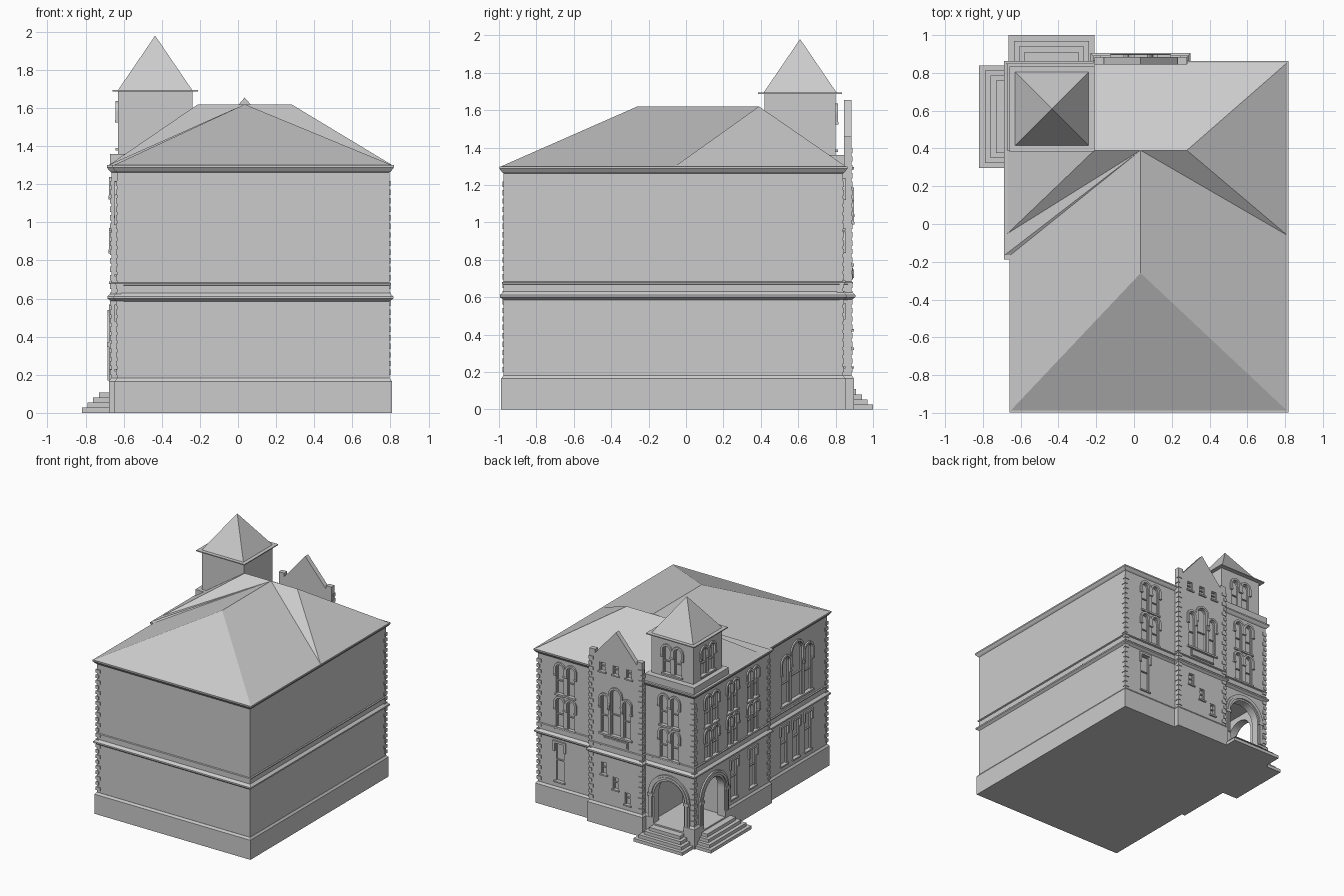
import bpy, bmesh
from math import pi, sin, cos
from mathutils import Vector

if "Cube" in bpy.data.objects:
    bpy.data.objects.remove(bpy.data.objects["Cube"])


def finish(name, bm):
    bmesh.ops.recalc_face_normals(bm, faces=bm.faces)
    me = bpy.data.meshes.new(name)
    bm.to_mesh(me)
    bm.free()
    ob = bpy.data.objects.new(name, me)
    bpy.context.collection.objects.link(ob)
    return ob


def add_box(bm, x0, x1, y0, y1, z0, z1):
    vs = bmesh.ops.create_cube(bm, size=1)['verts']
    for v in vs:
        v.co = ((x0 + x1) / 2 + v.co.x * (x1 - x0), (y0 + y1) / 2 + v.co.y * (y1 - y0),
                (z0 + z1) / 2 + v.co.z * (z1 - z0))


def boxes(name, items):
    bm = bmesh.new()
    for b in items:
        add_box(bm, *b)
    return finish(name, bm)


def offset(poly, d):
    # grow an anticlockwise right-angled footprint by d
    out = []
    for i, p in enumerate(poly):
        a = (Vector(p) - Vector(poly[i - 1])).normalized()
        b = (Vector(poly[(i + 1) % len(poly)]) - Vector(p)).normalized()
        out.append((p[0] + d * (a.y + b.y), p[1] - d * (a.x + b.x)))
    return out


def loft(name, poly, profile):
    bm = bmesh.new()
    rings = [[bm.verts.new((x, y, z)) for x, y in offset(poly, d)] for d, z in profile]
    n = len(poly)
    for r, s in zip(rings, rings[1:]):
        for i in range(n):
            bm.faces.new((r[i], r[(i + 1) % n], s[(i + 1) % n], s[i]))
    bm.faces.new(rings[0])
    bm.faces.new(rings[-1])
    return finish(name, bm)


def solid(name, verts, faces):
    bm = bmesh.new()
    vs = [bm.verts.new(v) for v in verts]
    for f in faces:
        bm.faces.new([vs[i] for i in f])
    return finish(name, bm)


# Wall frames: u along the wall, z up, d outward
def back(y0):
    return lambda u, z, d: (u, y0 + d, z)


def left(x0):
    return lambda u, z, d: (x0 - d, u, z)


def prism(bm, pts, d0, d1, m):
    a = [bm.verts.new(m(u, z, d0)) for u, z in pts]
    b = [bm.verts.new(m(u, z, d1)) for u, z in pts]
    bm.faces.new(a)
    bm.faces.new(b)
    for i in range(len(pts)):
        j = (i + 1) % len(pts)
        bm.faces.new((a[i], a[j], b[j], b[i]))


def strip(bm, P, Q, d0, d1, m):
    rows = [[bm.verts.new(m(*c, d)) for c, d in ((p, d0), (p, d1), (q, d1), (q, d0))] for p, q in zip(P, Q)]
    for r, s in zip(rows, rows[1:]):
        for i in range(4):
            j = (i + 1) % 4
            bm.faces.new((r[i], r[j], s[j], s[i]))
    bm.faces.new(rows[0])
    bm.faces.new(rows[-1])


def bar(bm, u0, u1, z0, z1, d0, d1, m):
    prism(bm, [(u0, z0), (u1, z0), (u1, z1), (u0, z1)], d0, d1, m)


def arch(u, z0, zs, r, n=12):
    return [(u - r, z0)] + [(u - r * cos(pi * i / n), zs + r * sin(pi * i / n)) for i in range(n + 1)] + [(u + r, z0)]


def rect(u, z0, z1, r, g=0):
    return [(u - r - g, z0), (u - r - g, z1 + g), (u + r + g, z1 + g), (u + r + g, z0)]


cut = {k: bmesh.new() for k in ('wall', 'gable', 'belfry')}


def arched(bm, m, u, z0, z1, r, target='wall', hood=.017):
    zs = z1 - r
    prism(cut[target], arch(u, z0, zs, r), -.02, .03, m)
    strip(bm, arch(u, z0, zs, r), arch(u, z0, zs, r - .008), -.02, -.006, m)
    leg = zs - (z1 - z0) * .2
    strip(bm, arch(u, leg, zs, r), arch(u, leg, zs, r + hood), -.002, .012, m)
    mid = (z0 + zs) / 2
    bar(bm, u - r, u + r, mid - .004, mid + .004, -.02, -.008, m)
    for s in (-1, 1):  # label stops
        c = u + s * (r + hood / 2)
        bar(bm, c - hood * .65, c + hood * .65, leg - .014, leg, -.002, .015, m)


def pair(bm, m, u, z0, z1, r=.036, gap=.052, target='wall'):
    for s in (-1, 1):
        arched(bm, m, u + s * gap, z0, z1, r, target)
    bar(bm, u - gap - r - .01, u + gap + r + .01, z0 - .014, z0, -.002, .012, m)


def triple(bm, m, u, z0, z1, r, rs, gap):
    arched(bm, m, u, z0, z1, r)
    for s in (-1, 1):
        arched(bm, m, u + s * gap, z0, z1 - .07, rs)
    bar(bm, u - gap - rs - .015, u + gap + rs + .015, z0 - .015, z0, -.002, .014, m)


def square(bm, m, u, z0, z1, r, target='wall', hood=0.0):
    prism(cut[target], rect(u, z0, z1, r), -.02, .03, m)
    strip(bm, rect(u, z0, z1, r), rect(u, z0, z1, r, -.007), -.02, -.006, m)
    bar(bm, u - r - .01, u + r + .01, z0 - .012, z0, -.002, .012, m)
    mid = z0 + (z1 - z0) * .55
    bar(bm, u - r, u + r, mid - .004, mid + .004, -.02, -.008, m)
    if hood:
        zl = z1 - .07
        strip(bm, rect(u, zl, z1, r), rect(u, zl, z1, r, hood), -.002, .012, m)


# Footprints
hall = [(-.635, -.975), (.795, -.975), (.795, .84), (-.665, .84), (-.665, -.165), (-.635, -.165)]
full = hall[:3] + [(.28, .84), (.28, .885), (-.21, .885), (-.21, .84)] + hall[3:]

# Walls, plinth and string courses
walls = loft('walls', full, [(0, .1), (0, 1.28)])
plinth = loft('plinth', full, [(.013, 0), (.013, .165), (.001, .182)])
loft('string_course', full, [(0, .585), (.02, .6), (.02, .612), (0, .63)])
loft('sill_course', full, [(.001, .668), (.008, .672), (.008, .68), (.001, .684)])
loft('eaves_cornice', hall, [(0, 1.262), (.01, 1.27), (.023, 1.288), (.023, 1.3)])

# Roofs: long hip, cross hip and a sliver over the side projection
E, R = 1.299, 1.62
solid('main_roof', [(-.655, -.99, E), (.812, -.99, E), (.812, .39, E), (-.655, .39, E), (.035, -.26, R), (.035, .39, R)],
      [(0, 1, 4), (1, 2, 5, 4), (0, 4, 5, 3), (2, 3, 5), (0, 3, 2, 1)])
solid('cross_roof', [(-.68, -.06, E), (.812, -.06, E), (.812, .855, E), (-.68, .855, E), (-.21, .39, R), (.28, .39, R)],
      [(0, 1, 5, 4), (1, 2, 5), (2, 3, 4, 5), (3, 0, 4), (0, 3, 2, 1)])
solid('side_roof', [(-.685, -.165, E), (-.65, -.165, E), (-.65, .39, E), (-.685, .39, E), (.035, .39, R)],
      [(0, 1, 4), (1, 2, 4), (2, 3, 4), (3, 0, 4), (0, 3, 2, 1)])

# Tower
boxes('tower_ledge', [(-.672, -.21, .39, .85, 1.27, 1.36)])
belfry = boxes('belfry', [(-.63, -.24, .42, .80, 1.3, 1.69)])
boxes('belfry_eaves', [(-.66, -.21, .385, .835, 1.687, 1.695)])
solid('spire', [(-.63, .415, 1.694), (-.24, .415, 1.694), (-.24, .805, 1.694), (-.63, .805, 1.694), (-.435, .61, 1.98)],
      [(0, 1, 4), (1, 2, 4), (2, 3, 4), (3, 0, 4), (3, 2, 1, 0)])

# Stepped gable over the back bay
bm = bmesh.new()
prism(bm, [(-.21, 1.27), (.28, 1.27), (.28, 1.46), (.23, 1.46), (.23, 1.43), (.035, 1.655),
           (-.16, 1.43), (-.16, 1.46), (-.21, 1.46)], -.04, 0, back(.885))
gable = finish('bay_gable', bm)

# Windows on the back
bm = bmesh.new()
bk, by = back(.84), back(.885)
for u in (.535, -.435):
    pair(bm, bk, u, .97, 1.22)
    pair(bm, bk, u, .69, .935)
square(bm, bk, .59, .23, .55, .042, hood=.018)
triple(bm, by, .035, .78, 1.17, .048, .034, .105)
for i in (-1, 0, 1):
    square(bm, by, .035 + i * .125, 1.295, 1.37, .026, 'gable')
    square(bm, by, .035 + i * .11, .33 + i * .1, .43 + i * .1, .025)
bar(bm, -.085, .155, .695, .755, -.002, .008, by)
bar(bm, -.075, .145, .703, .747, -.002, .012, by)
pair(bm, back(.80), -.435, 1.39, 1.62, target='belfry')
finish('back_windows', bm)

# Windows on the left side
bm = bmesh.new()
lt, lo = left(-.665), left(-.635)
for z0, z1 in ((.97, 1.22), (.69, .935)):
    pair(bm, lt, .61, z0, z1)
    for u in (.33, .06):
        pair(bm, lt, u, z0, z1, .028, .04)
for u in (.31, .06):
    square(bm, lt, u, .23, .55, .042, hood=.018)
for u in (-.4, -.56, -.72):
    square(bm, lo, u, .23, .55, .042, hood=.018)
triple(bm, lo, -.57, .73, 1.2, .07, .05, .15)
pair(bm, left(-.63), .61, 1.39, 1.62, target='belfry')
finish('left_windows', bm)


def carve(ob, cutter):
    md = ob.modifiers.new('cut', 'BOOLEAN')
    md.operation, md.solver, md.object = 'DIFFERENCE', 'EXACT', cutter
    bpy.context.view_layer.objects.active = ob
    bpy.ops.object.modifier_apply(modifier=md.name)


# Openings and corner porch
cutters = []
for ob, key in ((walls, 'wall'), (gable, 'gable'), (belfry, 'belfry')):
    c = finish(key + '_cutter', cut[key])
    bmesh_ok = carve(ob, c)
    cutters.append(c)
doors = ((bk, -.435), (lt, .585))
room = boxes('porch_cutter', [(-.605, -.26, .42, .78, .12, .55)])
cutters.append(room)
for m, u in doors:
    bm = bmesh.new()
    prism(bm, arch(u, .12, .365, .14, 20), -.1, .1, m)
    cutters.append(finish('door_cutter', bm))
for c in cutters[3:]:
    carve(walls, c)
    carve(plinth, c)
for c in cutters:
    bpy.data.objects.remove(c)

# Door arch mouldings
bm = bmesh.new()
for m, u in doors:
    for a, b, d in ((.14, .155, .008), (.155, .175, .02), (.175, .192, .013)):
        strip(bm, arch(u, .17, .365, a, 20), arch(u, .17, .365, b, 20), -.004, d, m)
    for s in (-1, 1):
        bar(bm, u + s * .168 - .026, u + s * .168 + .026, .345, .37, -.004, .023, m)
finish('door_arches', bm)

# Entrance steps
boxes('back_steps', [(-.664 + .028 * i, -.209 - .028 * i, .8, 1 - .03 * i, 0, .027 * (i + 1)) for i in range(4)])
boxes('left_steps', [(-.82 + .03 * i, -.62, .296 + .027 * i, .84 - .027 * i, 0, .027 * (i + 1)) for i in range(4)])

# Corner quoins
blocks = []
for x, y, sx, sy, top in ((-.635, -.975, -1, -1, 1.25), (.795, .84, 1, 1, 1.25), (.28, .885, 1, 1, 1.44),
                          (-.21, .885, -1, 1, 1.44), (-.665, .84, -1, 1, 1.25), (-.665, -.165, -1, -1, 1.25)):
    z, k = .2, 0
    while z + .028 < top:
        a, b = ((.034, .02), (.02, .034))[k % 2]
        xs, ys = sorted((x + sx * .006, x - sx * a)), sorted((y + sy * .006, y - sy * b))
        blocks.append((*xs, *ys, z, z + .028))
        z, k = z + .045, k + 1
boxes('quoins', blocks)
